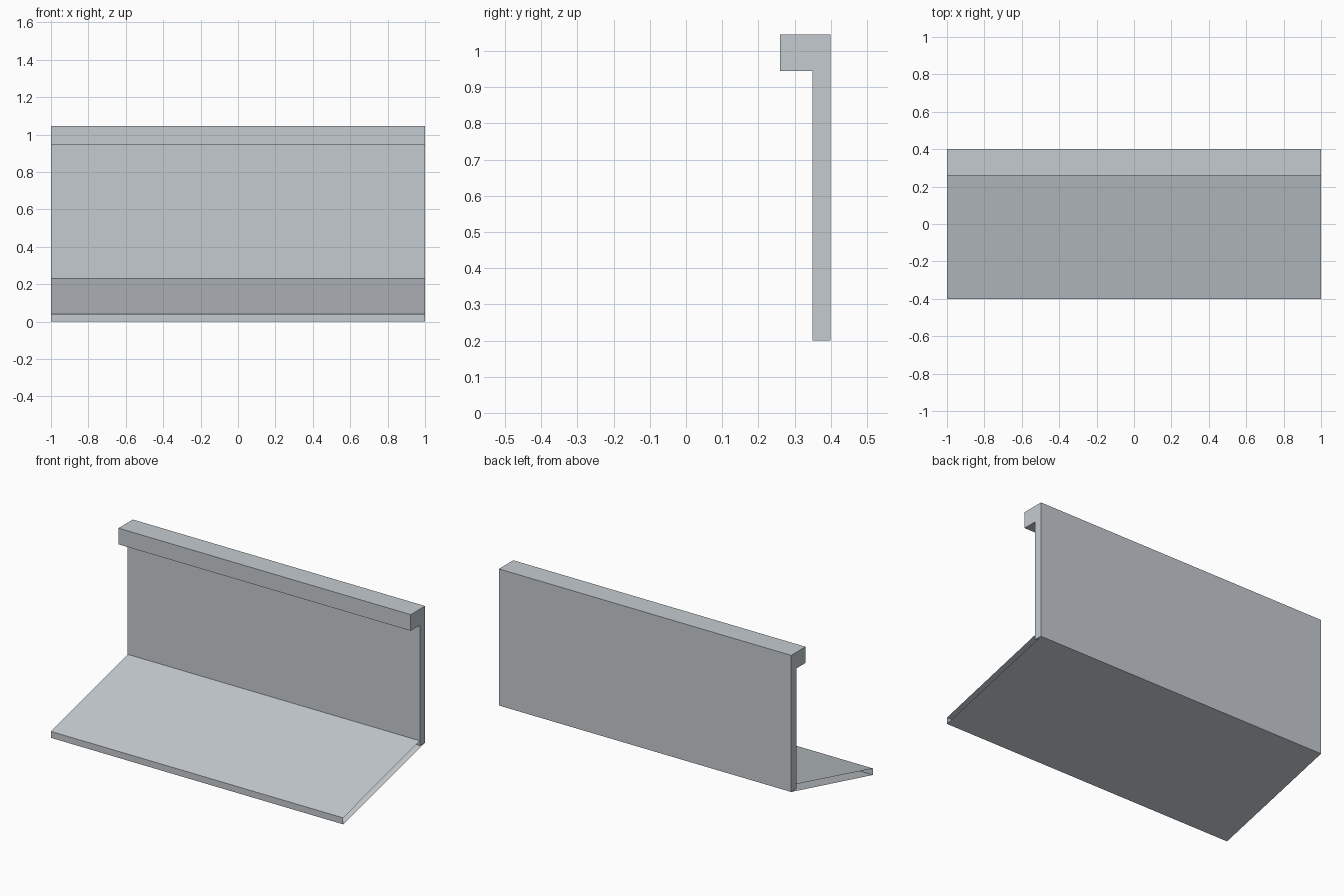
import bpy
import bmesh

if "Cube" in bpy.data.objects:
    bpy.data.objects.remove(bpy.data.objects["Cube"])

HALF = 1.0  # half length along x

grey = bpy.data.materials.new("cool grey")
grey.diffuse_color = (0.56, 0.60, 0.635, 1.0)
grey.use_nodes = True
grey.node_tree.nodes["Principled BSDF"].inputs["Base Color"].default_value = grey.diffuse_color


def extrude_profile(name, points, closed):
    """Sweep a (y, z) profile along x; a closed profile also gets end caps."""
    bm = bmesh.new()
    left = [bm.verts.new((-HALF, y, z)) for y, z in points]
    right = [bm.verts.new((HALF, y, z)) for y, z in points]
    n = len(points)
    for i in range(n if closed else n - 1):
        j = (i + 1) % n
        bm.faces.new((left[i], left[j], right[j], right[i]))
    if closed:
        bm.faces.new(left[::-1])
        bm.faces.new(right)
    bm.normal_update()
    mesh = bpy.data.meshes.new(name)
    bm.to_mesh(mesh)
    bm.free()
    mesh.materials.append(grey)
    obj = bpy.data.objects.new(name, mesh)
    bpy.context.collection.objects.link(obj)
    return obj


# Upright back wall with the forward lip along its top (counter-clockwise from +x)
extrude_profile("back_wall", [
    (0.35, 0.20), (0.40, 0.20), (0.40, 1.045),
    (0.26, 1.045), (0.26, 0.945), (0.35, 0.945)], True)

# Sloping shelf: top, front edge and underside, with open ends
extrude_profile("sloped_shelf", [
    (0.35, 0.23), (-0.40, 0.04), (-0.40, 0.0), (0.40, 0.20)], False)
